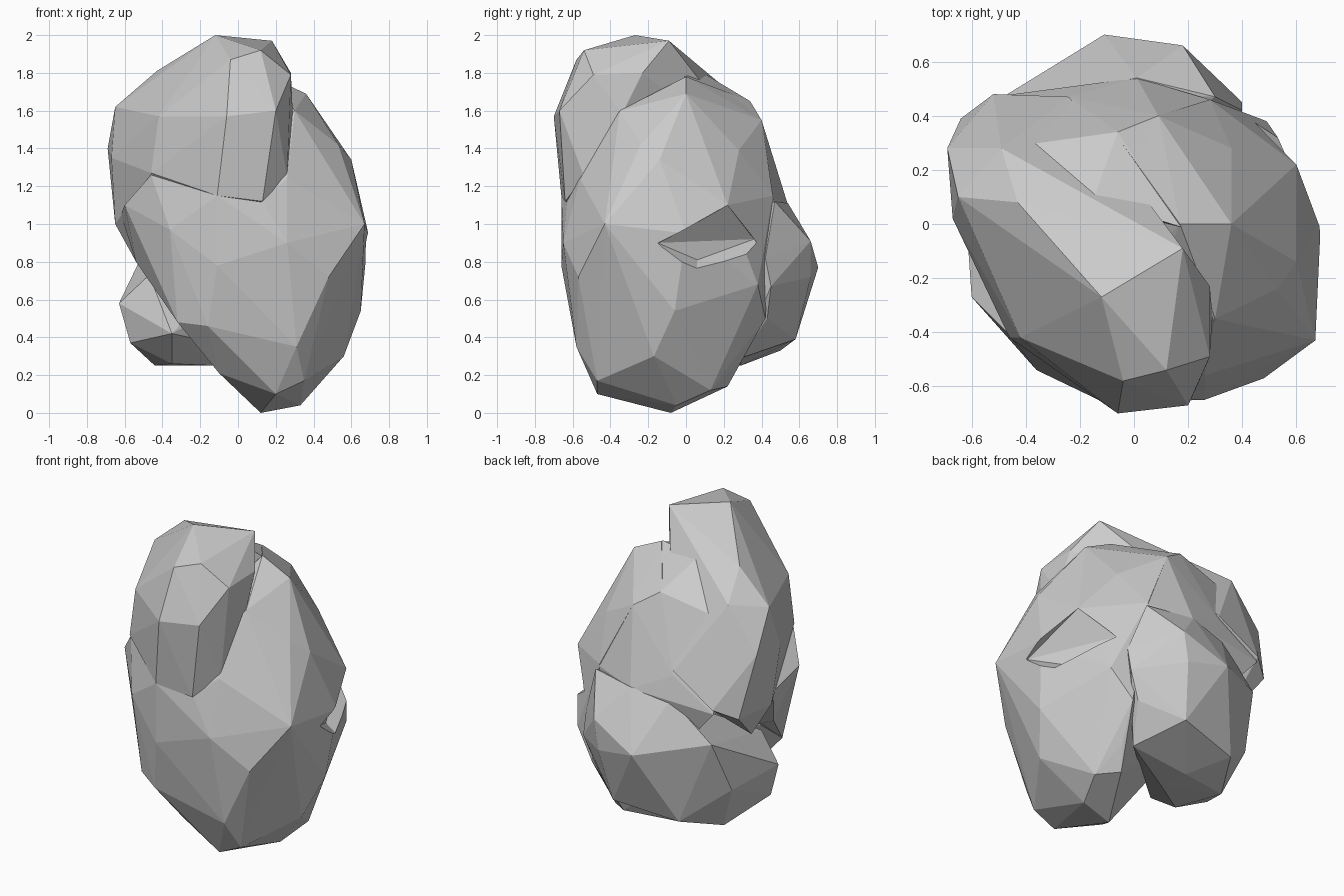
import bpy, bmesh


def chunk(name, points):
    """Faceted boulder chunk: convex skin around a few corner points."""
    bm = bmesh.new()
    for p in points:
        bm.verts.new(p)
    bmesh.ops.convex_hull(bm, input=bm.verts[:])
    loose = [v for v in bm.verts if not v.link_faces]
    bmesh.ops.delete(bm, geom=loose, context='VERTS')
    bmesh.ops.recalc_face_normals(bm, faces=bm.faces[:])
    mesh = bpy.data.meshes.new(name)
    bm.to_mesh(mesh)
    bm.free()
    ob = bpy.data.objects.new(name, mesh)
    bpy.context.collection.objects.link(ob)
    return ob


# Main body with the right shoulder and the lowest foot
body = chunk("boulder", [
    (.17, 0, 1.78), (.36, 0, 1.69), (.30, -.35, 1.60), (.09, .40, 1.55),
    (-.06, .32, 1.66), (.53, -.24, 1.42), (.60, -.14, 1.34), (.36, .28, 1.39),
    (.60, .22, 1.10), (.53, -.39, 1.18), (.67, -.43, 1.0), (.69, 0, .95),
    (.49, .38, .68), (.48, -.57, .72), (.26, -.65, .90), (.26, -.56, 1.24),
    (.13, -.63, 1.12), (-.11, -.66, 1.15), (-.11, -.66, .78), (-.36, -.54, .97),
    (-.16, -.60, .46), (-.32, -.50, .48), (.31, -.58, .35), (.35, -.47, .17),
    (.20, -.47, .10), (-.10, -.40, .21), (.12, -.08, 0), (.33, -.05, .04),
    (.40, .13, .12), (.28, .22, .14), (.33, .29, .28), (.36, .42, .50),
    (.56, -.17, .30), (.65, -.06, .54), (.28, .46, 1.15), (-.45, -.1, .75),
])

# Undercut on the right side (removed from the body)
undercut = chunk("undercut", [
    (.67, -.15, .90), (.69, 0, .95), (.60, .22, 1.10), (.42, .36, .92),
    (.57, .06, .81), (.85, -.1, .88), (.85, .25, 1.08), (.62, .46, .78),
    (.74, .05, .70),
])

# Tall leaning block at the upper left
crest = chunk("crest", [
    (-.12, -.27, 2.0), (.18, -.09, 1.97), (-.04, -.58, 1.87), (.12, -.54, 1.92),
    (.28, -.23, 1.80), (.28, -.49, 1.79), (.20, -.67, 1.60), (-.06, -.70, 1.57),
    (.13, -.64, 1.12), (-.11, -.66, 1.15), (-.42, -.42, 1.57), (-.46, -.42, 1.27),
    (-.43, .08, 1.81), (-.49, .28, 1.66), (-.65, .10, 1.62), (-.69, .28, 1.40),
    (-.67, .02, 1.35), (-.64, .39, 1.02), (-.65, .08, 1.0), (-.52, .48, 1.08),
    (-.54, .12, .80), (-.24, .47, 1.25), (.26, -.54, 1.25), (.29, -.34, 1.58),
])

# Left ledge below the crest
ledge = chunk("ledge", [
    (-.60, -.27, 1.10), (-.46, -.41, 1.26), (-.36, -.54, .97), (-.54, -.10, .80),
    (-.32, -.50, .48), (-.62, .02, 1.05), (-.11, -.66, 1.15),
    (-.11, -.66, .78), (0, 0, 1.2), (0, 0, .6),
])

# Sloping back between the crest and the right shoulder
back = chunk("back", [
    (-.15, .09, 1.80), (.17, -.01, 1.78), (-.06, .34, 1.65), (.09, .40, 1.55),
    (.35, .28, 1.39), (-.24, .47, 1.22), (.01, .54, 1.10), (.28, .46, 1.14),
    (-.49, .28, 1.55), (-.52, .47, 1.05), (.3, .44, .8), (-.3, .44, .8), (0, 0, 1.0),
])

# Low lump at the back left
lump = chunk("back_lump", [
    (-.63, -.02, .58), (-.57, -.03, .37), (-.44, .25, .25), (-.35, -.05, .26),
    (-.12, .10, .25), (-.14, .29, .25), (-.55, .33, .53), (-.35, -.27, .42),
    (-.47, -.08, .73), (-.30, .50, .33), (.10, .58, .39), (-.11, .70, .77),
    (.18, .66, .91), (.15, .66, .72), (.01, .54, 1.11), (.30, .47, 1.12),
    (-.50, .46, .85), (-.24, .49, 1.08), (.25, .29, .29), (.40, .42, .82),
    (.40, .45, .67), (.33, .43, .50),
])

# Carve the undercut, then weld the chunks into one solid
for part in (undercut, crest, ledge, back, lump):
    mod = body.modifiers.new("weld_" + part.name, 'BOOLEAN')
    mod.operation = 'DIFFERENCE' if part is undercut else 'UNION'
    mod.solver = 'EXACT'
    mod.object = part
bpy.context.view_layer.update()
deps = bpy.context.evaluated_depsgraph_get()
solid = bpy.data.meshes.new_from_object(body.evaluated_get(deps))
body.modifiers.clear()
body.data = solid
for part in (undercut, crest, ledge, back, lump):
    bpy.data.objects.remove(part)
for poly in body.data.polygons:
    poly.use_smooth = False
